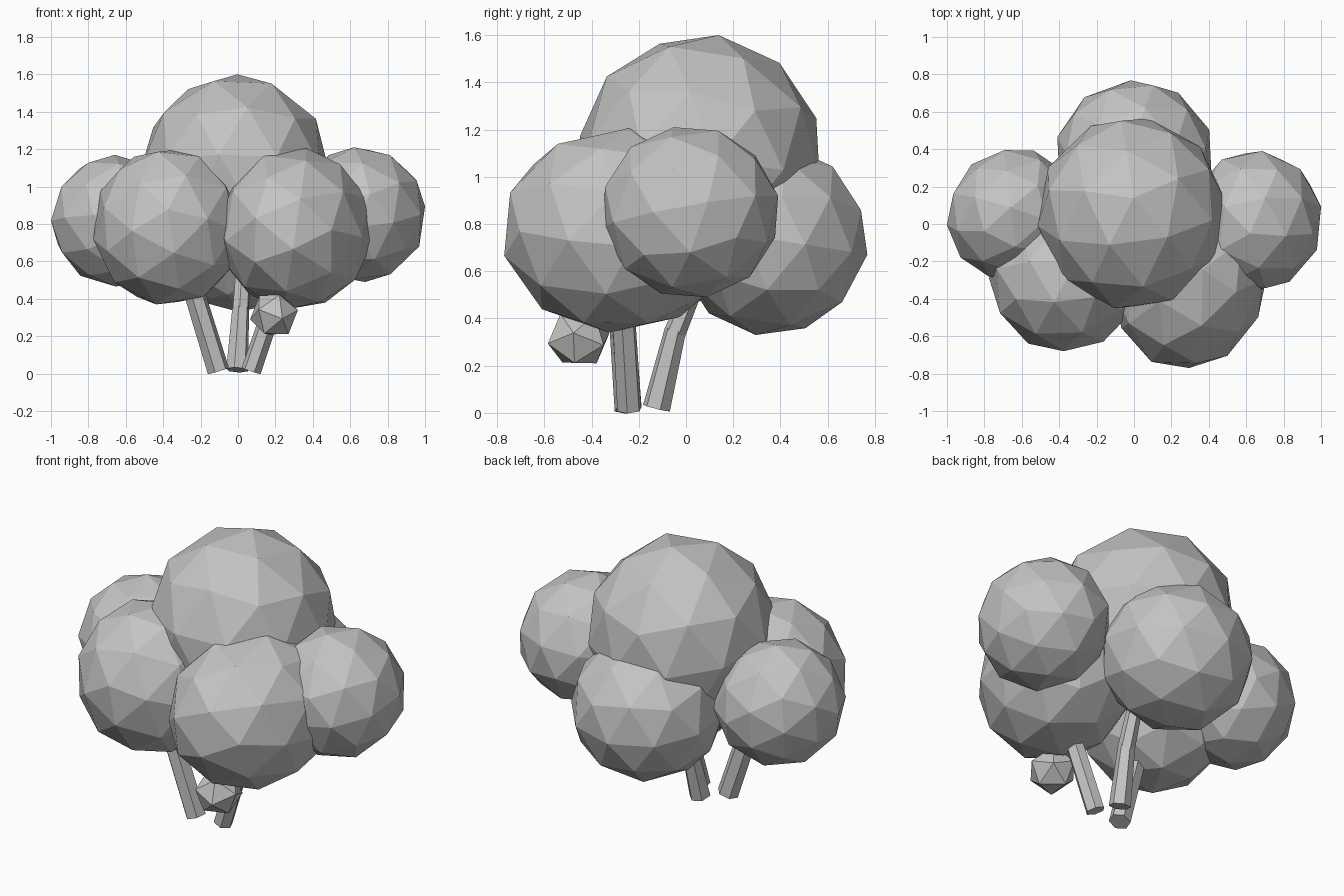
import bpy
import bmesh
from mathutils import Euler, Matrix, Vector

if "Cube" in bpy.data.objects:
    bpy.data.objects.remove(bpy.data.objects["Cube"], do_unlink=True)

# Single plain grey
grey = bpy.data.materials.new("plain grey")
grey.use_nodes = True
colour = (0.55, 0.55, 0.55, 1.0)
grey.diffuse_color = colour
grey.node_tree.nodes["Principled BSDF"].inputs["Base Color"].default_value = colour


def finish(bm, name):
    bmesh.ops.recalc_face_normals(bm, faces=bm.faces)
    mesh = bpy.data.meshes.new(name)
    bm.to_mesh(mesh)
    bm.free()
    mesh.materials.append(grey)
    bpy.context.collection.objects.link(bpy.data.objects.new(name, mesh))


def foliage(name, low, high, turn, detail=2, stretch=1.0):
    """Faceted ball, tilted by turn, stretched along the +x +y diagonal,
    filling the box from low to high."""
    diagonal = Matrix.Scale(stretch, 4, Vector((1, 1, 0)).normalized())
    bm = bmesh.new()
    bmesh.ops.create_icosphere(bm, subdivisions=detail, radius=1,
                               matrix=diagonal @ Euler(turn).to_matrix().to_4x4())
    for axis in range(3):
        values = [v.co[axis] for v in bm.verts]
        start, span = min(values), max(values) - min(values)
        for v in bm.verts:
            t = (v.co[axis] - start) / span
            v.co[axis] = low[axis] + t * (high[axis] - low[axis])
    finish(bm, name)


def stem(name, foot, tip, bottom_radius, top_radius):
    """Six-sided tapered stem between two points."""
    foot, tip = Vector(foot), Vector(tip)
    along = tip - foot
    turn = along.to_track_quat('Z', 'Y').to_matrix().to_4x4()
    bm = bmesh.new()
    bmesh.ops.create_cone(bm, cap_ends=True, segments=6, radius1=bottom_radius,
                          radius2=top_radius, depth=along.length,
                          matrix=Matrix.Translation((foot + tip) / 2) @ turn)
    finish(bm, name)


# Crown
foliage("top_foliage", (-0.515, -0.45, 0.58), (0.49, 0.565, 1.6), (-0.133, 0.084, 0.44))
foliage("front_right_foliage", (-0.775, -0.68, 0.37), (0.03, 0.12, 1.2), (0.5, 0.1, 0.8))
foliage("front_left_foliage", (-0.115, -0.77, 0.34), (0.72, 0.2, 1.205), (0.3, 0.6, 0.2),
        stretch=1.1)
foliage("right_foliage", (-1.0, -0.285, 0.465), (-0.31, 0.395, 1.17), (0.9, 0.3, 0.5),
        stretch=1.06)
foliage("left_foliage", (0.3, -0.355, 0.49), (1.0, 0.39, 1.21), (0, -0.2, 1.15))
foliage("back_foliage", (-0.41, -0.05, 0.33), (0.415, 0.768, 1.135), (-0.155, 0, 0.05))

# Small low tuft
foliage("small_tuft", (0.065, -0.585, 0.21), (0.32, -0.325, 0.42), (0.6, 0.2, 0.1), 1)

# Three spreading stems, the back one bending into the crown
stem("right_stem", (-0.105, -0.245, 0.015), (-0.285, -0.285, 0.6), 0.06, 0.056)
stem("left_stem", (0.07, -0.24, 0.015), (0.27, -0.275, 0.6), 0.054, 0.05)
stem("back_stem", (-0.005, -0.125, 0.02), (0.015, -0.045, 0.35), 0.06, 0.047)
stem("back_stem_upper", (0.015, -0.047, 0.34), (0.03, 0.06, 0.6), 0.047, 0.04)
